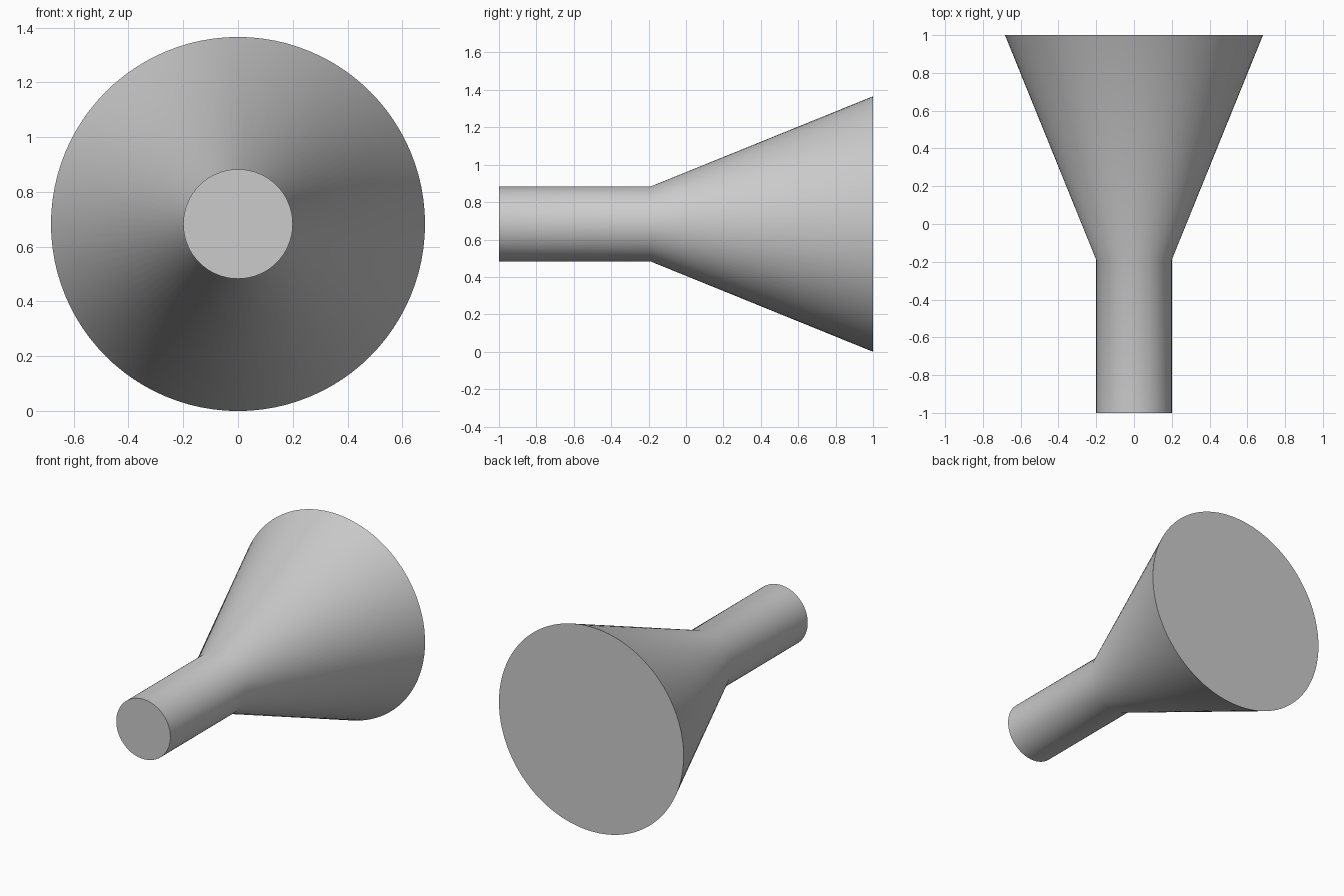
import bpy, bmesh, math

cube = bpy.data.objects.get("Cube")
if cube:
    bpy.data.objects.remove(cube, do_unlink=True)

SIDES = 96
RIM = 0.683

grey = bpy.data.materials.new("plain_grey")
grey.use_nodes = True
colour = (0.6, 0.6, 0.6, 1)
grey.diffuse_color = colour
grey.node_tree.nodes["Principled BSDF"].inputs["Base Color"].default_value = colour

# Closed funnel: narrow tube at the front, flaring to a wide capped mouth
profile = [(-1, 0.2), (-0.19, 0.2), (1, RIM)]
bm = bmesh.new()
rings = []
for y, r in profile:
    angles = [2 * math.pi * i / SIDES for i in range(SIDES)]
    rings.append([bm.verts.new((r * math.sin(a), y, r * math.cos(a))) for a in angles])
for a, b in zip(rings, rings[1:]):
    for i in range(SIDES):
        j = (i + 1) % SIDES
        bm.faces.new((a[i], a[j], b[j], b[i]))
bm.faces.new(rings[0])
bm.faces.new(rings[-1])
bmesh.ops.recalc_face_normals(bm, faces=bm.faces[:])

mesh = bpy.data.meshes.new("funnel")
bm.to_mesh(mesh)
bm.free()
mesh.materials.append(grey)
funnel = bpy.data.objects.new("funnel", mesh)
funnel.location.z = RIM
bpy.context.collection.objects.link(funnel)

# Smooth walls and neck, sharp cap edges
bpy.ops.object.select_all(action="DESELECT")
funnel.select_set(True)
bpy.context.view_layer.objects.active = funnel
bpy.ops.object.shade_smooth_by_angle(angle=math.radians(40))
